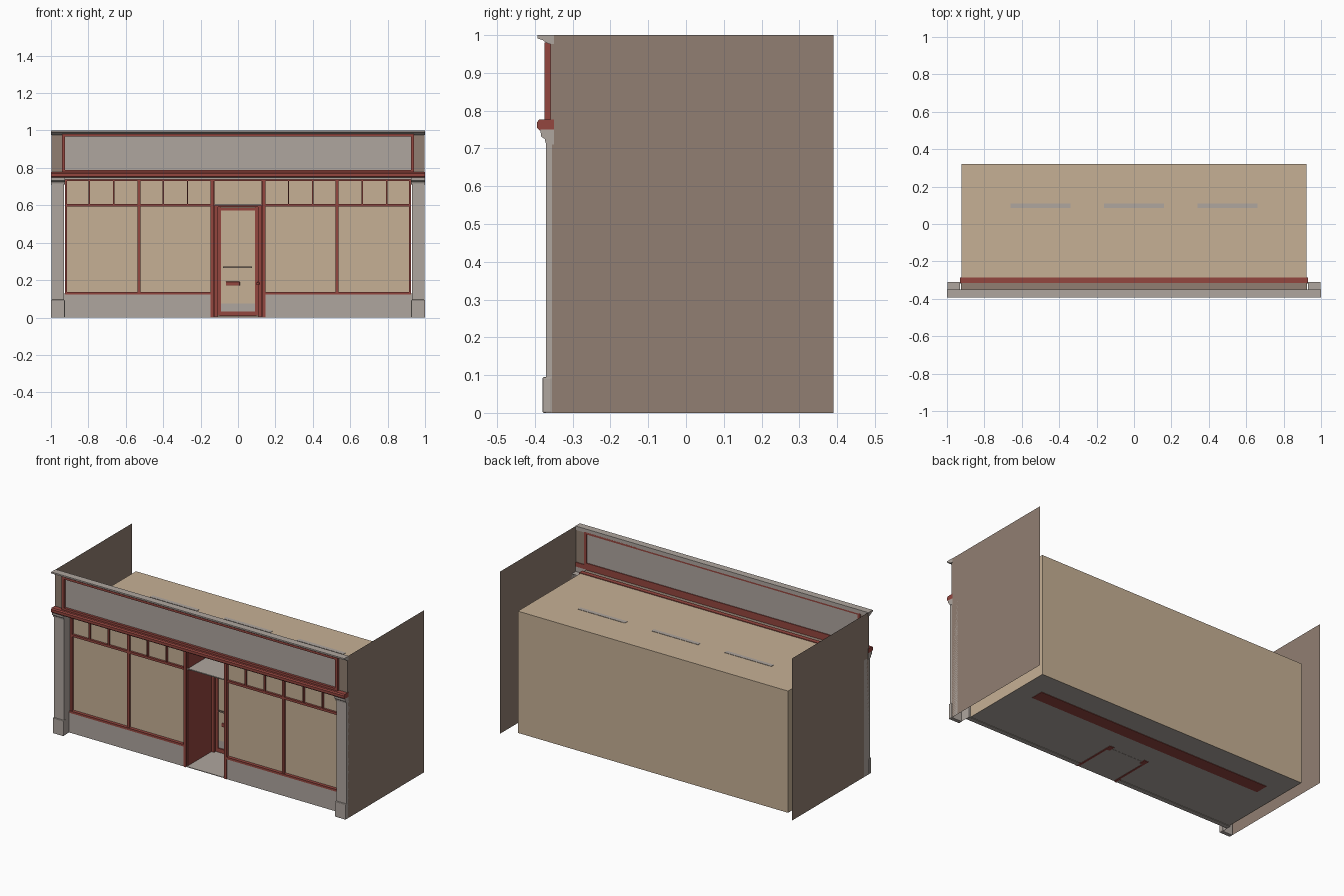
import bpy, bmesh

if "Cube" in bpy.data.objects:
    bpy.data.objects.remove(bpy.data.objects["Cube"])

def lin(c):
    return c / 12.92 if c <= 0.04045 else ((c + 0.055) / 1.055) ** 2.4

def material(name, hexcode):
    m = bpy.data.materials.new(name)
    rgb = [lin(int(hexcode[i:i + 2], 16) / 255) for i in (0, 2, 4)]
    m.diffuse_color = (*rgb, 1)
    m.use_nodes = True
    m.node_tree.nodes["Principled BSDF"].inputs["Base Color"].default_value = m.diffuse_color
    return m

RED = material("painted red wood", "94463F")
GREY = material("grey stone", "AFA69F")
BROWN = material("brown wall", "917F72")
TAN = material("tan room and glass", "C6B095")

def finish(name, bm, mat):
    bmesh.ops.recalc_face_normals(bm, faces=bm.faces)
    me = bpy.data.meshes.new(name)
    bm.to_mesh(me)
    bm.free()
    me.materials.append(mat)
    ob = bpy.data.objects.new(name, me)
    bpy.context.collection.objects.link(ob)
    return ob

def box(name, x, y, z, mat, bevel=0, open_side=None):
    """Box from ranges; open_side is a normal whose face is left out."""
    bm = bmesh.new()
    bmesh.ops.create_cube(bm, size=1)
    for v in bm.verts:
        v.co = [(r[0] + r[1]) / 2 + c * (r[1] - r[0]) for c, r in zip(v.co, (x, y, z))]
    bm.normal_update()
    if open_side:
        gone = [f for f in bm.faces if any(f.normal.dot(s) > 0.9 for s in map(_vec, open_side))]
        bmesh.ops.delete(bm, geom=gone, context='FACES')
    if bevel:
        bmesh.ops.bevel(bm, geom=bm.edges[:], offset=bevel, segments=2, affect='EDGES', profile=0.5)
    return finish(name, bm, mat)

def _vec(t):
    from mathutils import Vector
    return Vector(t)

def pair(name, x, y, z, mat, **kw):
    box(name + "_right", x, y, z, mat, **kw)
    box(name + "_left", (-x[1], -x[0]), y, z, mat, **kw)

def extrude_x(name, profile, x, mat):
    """Closed (y, z) profile swept along x."""
    bm = bmesh.new()
    a = [bm.verts.new((x[0], *p)) for p in profile]
    b = [bm.verts.new((x[1], *p)) for p in profile]
    n = len(profile)
    bm.faces.new(a)
    bm.faces.new(b[::-1])
    for i in range(n):
        bm.faces.new((a[i], a[(i + 1) % n], b[(i + 1) % n], b[i]))
    return finish(name, bm, mat)

def sheet(name, pts, mat):
    bm = bmesh.new()
    bm.faces.new([bm.verts.new(p) for p in pts])
    return finish(name, bm, mat)

# outer party walls: single sheets at both ends
for side, x in (("left", -0.998), ("right", 0.998)):
    sheet("party_wall_" + side, [(x, -.355, 0), (x, .39, 0), (x, .39, 1), (x, -.355, 1)], BROWN)

# room shell, open to the front and below, with its floor
box("room_shell", (-.922, .922), (-.29, .322), (0.001, .752), TAN,
    open_side=[(0, -1, 0), (0, 0, -1)])
sheet("floor", [(-.922, -.315, .003), (.922, -.315, .003), (.922, .32, .003), (-.922, .32, .003)], GREY)
box("counter_base", (-.8, .8), (.09, .17), (0, .004), RED)
for i, x in enumerate((-.5, 0, .5)):
    box(f"ceiling_light_{i}", (x - .16, x + .16), (.085, .11), (.748, .754), GREY)

# pilasters with base block and stepped capital
pair("pilaster", (.93, .998), (-.37, -.31), (0, .72), GREY, open_side=[(0, 1, 0), (0, 0, -1)])
pair("pilaster_base", (.926, 1), (-.38, -.355), (0, .095), GREY, bevel=.004)
cap = [(-.35, .71), (-.372, .715), (-.374, .725), (-.384, .732), (-.385, .75), (-.35, .75)]
extrude_x("capital_right", cap, (.926, 1), GREY)
extrude_x("capital_left", cap, (-1, -.926), GREY)

# sign fascia: panel, brown ends, red frame
box("fascia_panel", (-.935, .935), (-.36, -.355), (.775, .98), GREY)
pair("fascia_end", (.94, .998), (-.359, -.354), (.75, .98), BROWN)
pair("fascia_frame_side", (.925, .942), (-.375, -.35), (.775, .98), RED)
box("fascia_frame_top", (-.93, .93), (-.375, -.35), (.967, .98), RED)
box("fascia_frame_bottom", (-.93, .93), (-.375, -.35), (.772, .79), RED)
extrude_x("red_moulding", [(-.35, .748), (-.388, .748), (-.394, .754), (-.394, .77),
                           (-.388, .777), (-.35, .777)], (-1, 1), RED)
extrude_x("top_cornice", [(-.35, .976), (-.362, .976), (-.37, .98), (-.38, .987),
                          (-.393, .991), (-.393, 1), (-.35, 1)], (-1, 1), GREY)
box("lintel_strip", (-.93, .93), (-.362, -.352), (.737, .75), GREY)
box("soffit", (-.925, .925), (-.356, -.31), (.743, .748), BROWN)

# shop window frame on both sides of the doorway
FY = (-.315, -.287)
box("window_head", (-.93, .93), FY, (.73, .756), RED)
pair("stall_riser", (.14, .93), (-.318, -.29), (0, .128), GREY)
pair("window_sill", (.14, .925), (-.322, -.287), (.124, .137), RED)
pair("transom_bar", (.14, .925), FY, (.594, .608), RED)
pair("window_glass", (.14, .925), (-.302, -.298), (.13, .735), TAN)
pair("end_post", (.913, .925), FY, (.13, .735), RED)
pair("main_mullion", (.521, .536), FY, (.13, .735), RED)
pair("door_post", (.131, .147), (-.322, -.287), (0, .735), RED)
for i, x in enumerate((.27, .40, .665, .795)):
    pair(f"upper_mullion_{i}", (x - .004, x + .004), FY, (.6, .735), RED)

# recessed doorway
DY = -.06
pair("recess_wall", (.125, .137), (-.31, DY + .02), (0, .735), RED)
box("recess_floor", (-.13, .13), (-.32, DY), (.002, .006), GREY)
box("recess_ceiling", (-.13, .13), (-.31, DY + .01), (.6, .606), GREY)
box("recess_transom_glass", (-.13, .13), (DY, DY + .005), (.6, .75), TAN)

# door
pair("door_jamb", (.107, .13), (DY - .02, DY + .02), (0, .603), RED)
box("door_lintel", (-.12, .12), (DY - .02, DY + .02), (.59, .603), RED)
pair("door_stile", (.09, .108), (DY - .008, DY + .015), (.01, .59), RED)
box("door_top_rail", (-.1, .1), (DY - .008, DY + .015), (.572, .588), RED)
box("door_bottom_rail", (-.1, .1), (DY - .008, DY + .015), (.008, .032), RED)
box("door_glass", (-.1, .1), (DY, DY + .006), (.075, .58), TAN)
box("door_kick_panel", (-.1, .1), (DY, DY + .006), (.02, .078), GREY)
box("door_push_bar", (-.08, .075), (DY - .02, DY - .012), (.264, .272), BROWN)
box("letter_plate", (-.065, .01), (DY - .008, DY + .001), (.17, .192), RED, bevel=.003)
box("door_knob", (.098, .114), (DY - .03, DY - .005), (.173, .189), RED, bevel=.004)
